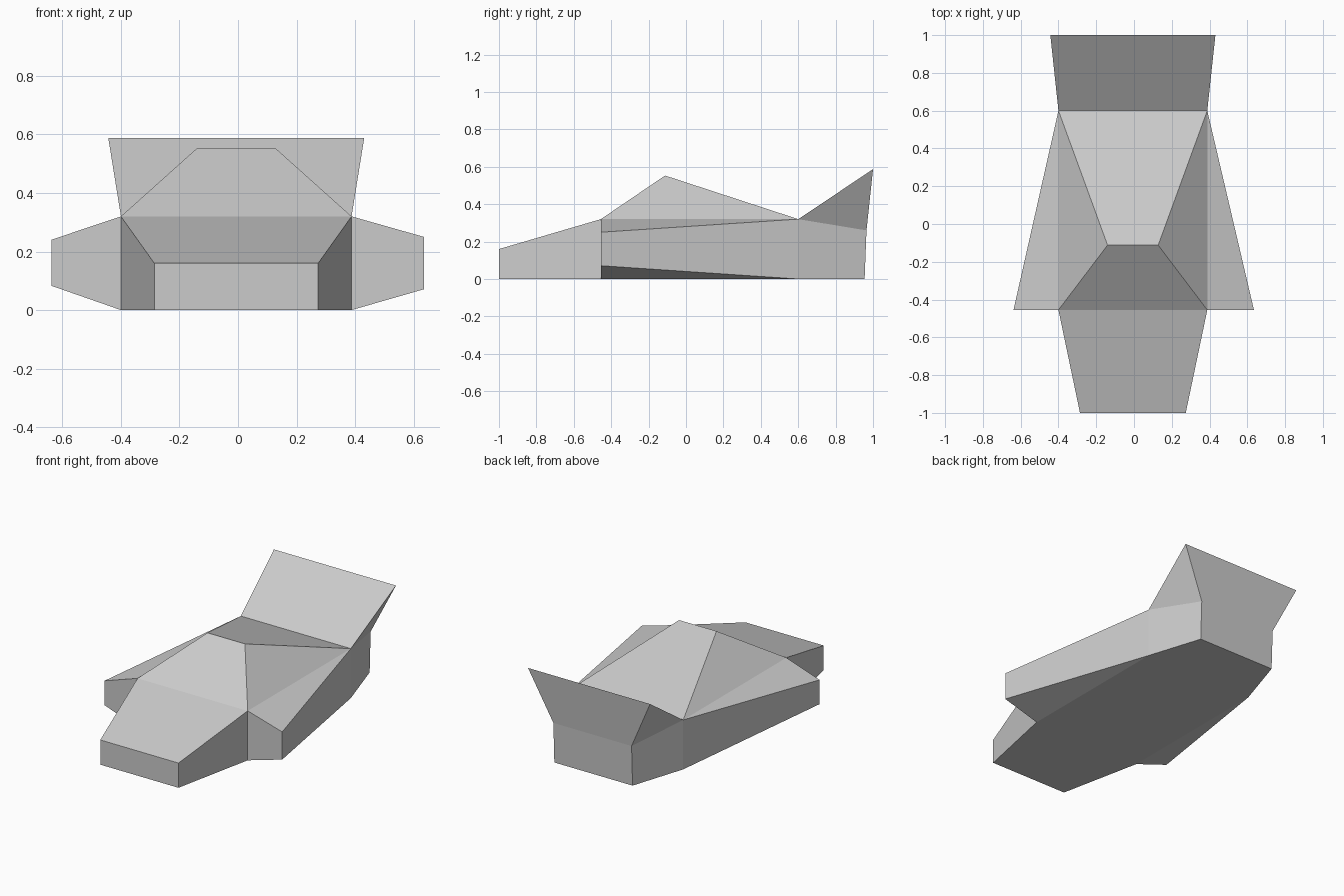
import bpy, bmesh, math

if "Cube" in bpy.data.objects:
    bpy.data.objects.remove(bpy.data.objects["Cube"])

grey = bpy.data.materials.new("plain grey")
grey.diffuse_color = (0.6, 0.6, 0.6, 1)
grey.use_nodes = True
grey.node_tree.nodes["Principled BSDF"].inputs["Base Color"].default_value = grey.diffuse_color
MID = -0.006        # centre line of the hull
W = 0.394           # half width of the hull
FRONT, BACK = -0.455, 0.6


def solid(name, points):
    """Flat-faced convex part from its corner points."""
    bm = bmesh.new()
    for p in points:
        bm.verts.new(p)
    bmesh.ops.convex_hull(bm, input=bm.verts[:])
    bmesh.ops.dissolve_limit(bm, angle_limit=math.radians(2),
                             verts=bm.verts[:], edges=bm.edges[:])
    bmesh.ops.recalc_face_normals(bm, faces=bm.faces[:])
    me = bpy.data.meshes.new(name)
    bm.to_mesh(me)
    bm.free()
    me.materials.append(grey)
    ob = bpy.data.objects.new(name, me)
    bpy.context.collection.objects.link(ob)
    return ob


def pairs(*rows):
    """Left and right corners for each (half width, y, z)."""
    return [(MID + s * w, y, z) for w, y, z in rows for s in (-1, 1)]


# Hull with tapered nose and tail
solid("hull", pairs(
    (0.28, -1, 0), (0.28, -1, 0.16),
    (W, FRONT, 0), (W, FRONT, 0.32),
    (W, BACK, 0), (W, BACK, 0.32),
    (0.28, 0.955, 0), (0.28, 0.965, 0.26)))

# Cabin: windshield, sloping sides and fastback roof
solid("cabin", pairs((W, FRONT, 0.32), (W, BACK, 0.32), (0.134, -0.112, 0.553)))

# Raised tail spoiler
solid("spoiler", pairs((W, BACK, 0.32), (0.28, 0.965, 0.26), (0.437, 1, 0.587)))

# Side pods, swept back to the hull
for name, side, tip, low, high in (("left_pod", -1, -0.638, 0.083, 0.24),
                                   ("right_pod", 1, 0.635, 0.071, 0.25)):
    root = MID + side * W
    solid(name, [(root, y, z) for y in (FRONT, BACK) for z in (0, 0.32)]
          + [(tip, FRONT, low), (tip, FRONT, high)])
